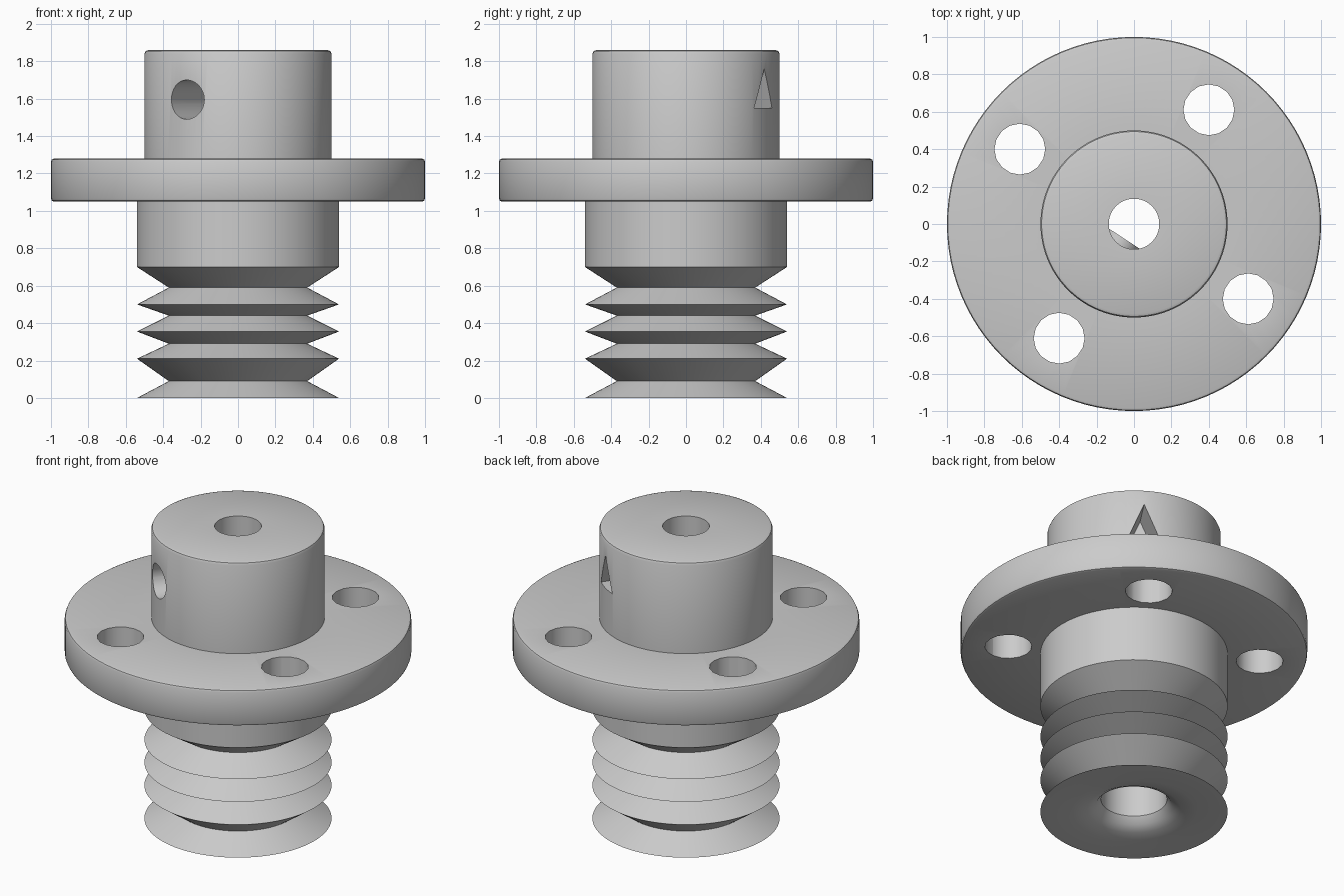
import bpy, bmesh, math
from mathutils import Vector, Matrix

old = bpy.data.objects.get("Cube")
if old:
    bpy.data.objects.remove(old, do_unlink=True)

GREY = (0.6, 0.6, 0.6, 1)
steel = bpy.data.materials.new("plain grey")
steel.use_nodes = True
steel.diffuse_color = GREY
steel.node_tree.nodes["Principled BSDF"].inputs["Base Color"].default_value = GREY

ANGLE = math.atan2(0.61, 0.4)          # direction shared by all drilled features
AXIS = Vector((math.cos(ANGLE), math.sin(ANGLE), 0))


def finish(name, bm):
    bmesh.ops.recalc_face_normals(bm, faces=bm.faces)
    mesh = bpy.data.meshes.new(name)
    bm.to_mesh(mesh)
    bm.free()
    mesh.materials.append(steel)
    obj = bpy.data.objects.new(name, mesh)
    bpy.context.collection.objects.link(obj)
    return obj


def lathe(name, profile, steps=96):
    """Revolve a closed (radius, height) outline around z."""
    bm = bmesh.new()
    verts = [bm.verts.new((r, 0, z)) for r, z in profile]
    edges = [bm.edges.new((v, verts[i - 1])) for i, v in enumerate(verts)]
    bmesh.ops.spin(bm, geom=verts + edges, cent=(0, 0, 0), axis=(0, 0, 1),
                   angle=math.tau, steps=steps)
    bmesh.ops.remove_doubles(bm, verts=bm.verts, dist=0.0005)
    return finish(name, bm)


def cylinder(name, radius, start, end, sides):
    bm = bmesh.new()
    span = end - start
    turn = span.to_track_quat('Z', 'Y').to_matrix().to_4x4()
    bmesh.ops.create_cone(bm, cap_ends=True, segments=sides, radius1=radius,
                          radius2=radius, depth=span.length,
                          matrix=Matrix.Translation((start + end) / 2) @ turn)
    return finish(name, bm)


# Revolved body: flared bore, hub, flange, collar and ridged shank
rounded = lambda r, z, b: [(r - b, z), (r - b * 0.3, z - b * 0.3), (r, z - b)]
hub = rounded(0.5, 1.86, 0.02)
flange = rounded(1.0, 1.28, 0.016)
flange_under = [(r, 2.33 - z) for r, z in reversed(flange)]
collar = [(0.54, 1.05), (0.54, 0.70)]
ridges = [(0.37, 0.59), (0.54, 0.50), (0.37, 0.44), (0.54, 0.355),
          (0.37, 0.29), (0.54, 0.21), (0.37, 0.09), (0.54, 0.0)]
flare = [(0.36, 0.0), (0.27, 0.015), (0.22, 0.04), (0.19, 0.08)]
bore = [(0.19, 0.6), (0.135, 0.6), (0.135, 1.86)]
body = lathe("flanged_body", hub + [(0.5, 1.28)] + flange + flange_under
             + collar + ridges + flare + bore)

# Cutters: four bolt holes, a round side hole and a triangular pocket
cutters = []
for i in range(4):
    a = ANGLE + i * math.pi / 2
    spot = Vector((math.cos(a), math.sin(a), 0)) * 0.73
    cutters.append(cylinder("bolt_hole_cutter", 0.136, spot + Vector((0, 0, 0.9)),
                            spot + Vector((0, 0, 1.4)), 16))

mid = Vector((0, 0, 1.595))
cutters.append(cylinder("side_hole_cutter", 0.105, mid - AXIS * 0.7,
                        mid - AXIS * 0.05, 32))

bm = bmesh.new()
side = Vector((-AXIS.y, AXIS.x, 0))
corners = [side * s + Vector((0, 0, z))
           for s, z in ((-0.087, 1.55), (0.087, 1.55), (0, 1.76))]
face = bm.faces.new([bm.verts.new(c + AXIS * 0.3) for c in corners])
grown = bmesh.ops.extrude_face_region(bm, geom=[face])["geom"]
bmesh.ops.translate(bm, vec=AXIS * 0.4,
                    verts=[g for g in grown if isinstance(g, bmesh.types.BMVert)])
cutters.append(finish("triangle_pocket_cutter", bm))

bpy.context.view_layer.objects.active = body
for cutter in cutters:
    mod = body.modifiers.new("cut", 'BOOLEAN')
    mod.operation = 'DIFFERENCE'
    mod.solver = 'EXACT'
    mod.object = cutter
    bpy.ops.object.modifier_apply(modifier=mod.name)
for cutter in cutters:
    bpy.data.objects.remove(cutter, do_unlink=True)

# Pin at the inner end of the side hole, its tip showing in the bore
pin = cylinder("set_pin", 0.104, mid - AXIS * 0.17, mid - AXIS * 0.094, 32)

bpy.ops.object.select_all(action='DESELECT')
for obj in (body, pin):
    obj.select_set(True)
    bpy.context.view_layer.objects.active = obj
bpy.ops.object.shade_smooth_by_angle(angle=math.radians(31))
